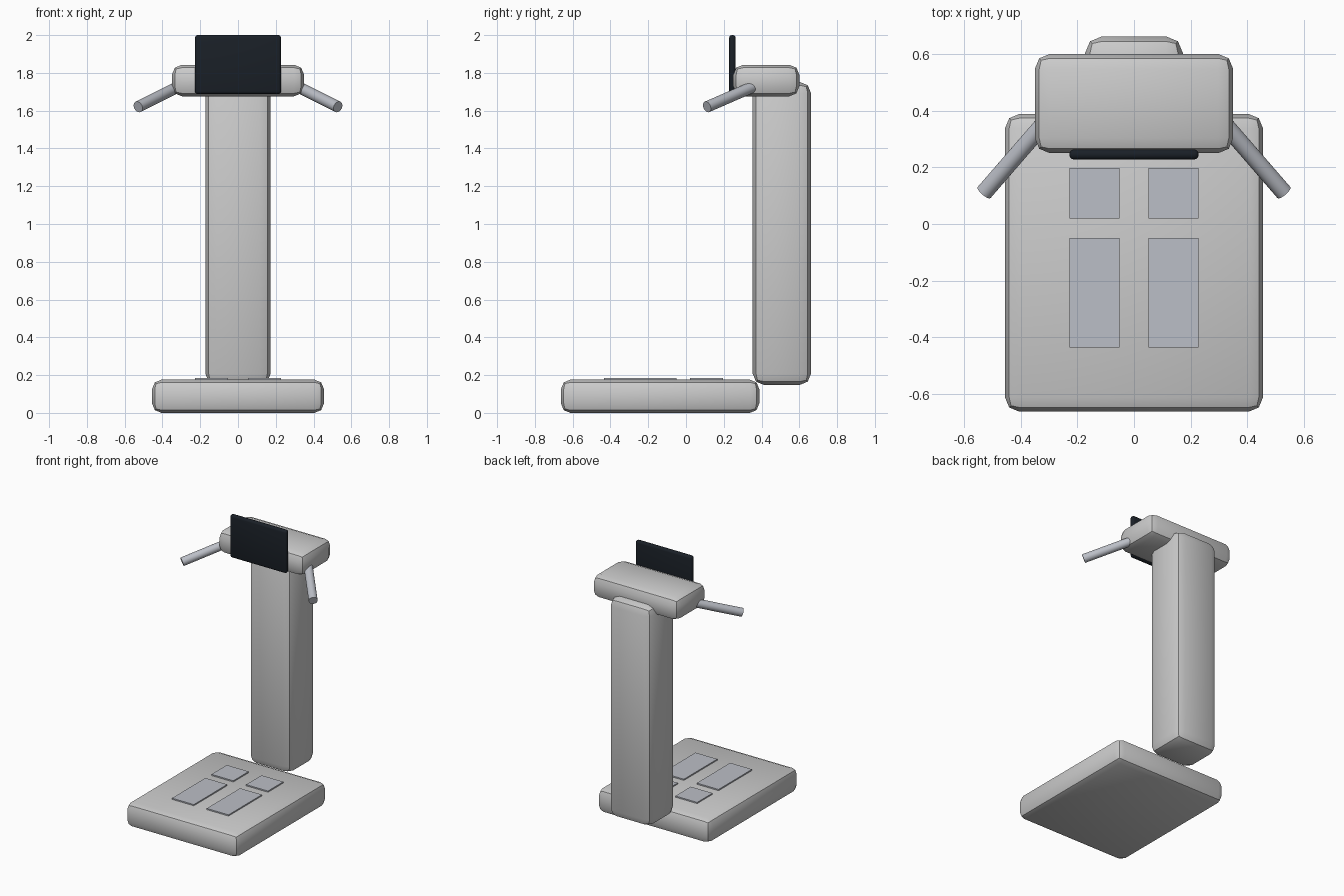
import bpy
import math
from mathutils import Vector

if "Cube" in bpy.data.objects:
    bpy.data.objects.remove(bpy.data.objects["Cube"])


def material(name, color):
    mat = bpy.data.materials.new(name)
    mat.diffuse_color = (*color, 1)
    mat.use_nodes = True
    mat.node_tree.nodes["Principled BSDF"].inputs["Base Color"].default_value = mat.diffuse_color
    return mat


def box(name, x, y, z, radius=0, segments=2, mat=None):
    """Box from (min, max) ranges with rounded edges."""
    bpy.ops.mesh.primitive_cube_add(size=1, location=[sum(r) / 2 for r in (x, y, z)])
    ob = bpy.context.object
    ob.name = name
    ob.scale = [r[1] - r[0] for r in (x, y, z)]
    bpy.ops.object.transform_apply(location=False, rotation=False, scale=True)
    if radius:
        mod = ob.modifiers.new("rounding", "BEVEL")
        mod.width = radius
        mod.segments = segments
        bpy.ops.object.modifier_apply(modifier=mod.name)
        bpy.ops.object.shade_smooth_by_angle(angle=math.radians(30))
    if mat:
        ob.data.materials.append(mat)
    return ob


def rod(name, start, end, radius, mat):
    start, end = Vector(start), Vector(end)
    axis = end - start
    bpy.ops.mesh.primitive_cylinder_add(
        vertices=24, radius=radius, depth=axis.length, location=(start + end) / 2,
        rotation=axis.to_track_quat("Z", "Y").to_euler())
    ob = bpy.context.object
    ob.name = name
    bpy.ops.object.shade_smooth_by_angle(angle=math.radians(30))
    ob.data.materials.append(mat)
    return ob


metal = material("metal", (0.50, 0.52, 0.57))
black = material("black_glass", (0.01, 0.014, 0.02))

# Standing platform, column and head
box("platform", (-0.455, 0.455), (-0.662, 0.388), (0, 0.176), 0.05)
box("column", (-0.173, 0.173), (0.353, 0.662), (0.148, 1.752), 0.06)
box("head", (-0.35, 0.35), (0.25, 0.6), (1.676, 1.843), 0.053)

# Display panel
box("screen", (-0.228, 0.228), (0.228, 0.263), (1.688, 2.0), 0.015, 3, black)

# Foot electrodes and hand grips on both sides
for side, s in (("left", -1), ("right", 1)):
    xs = sorted((s * 0.052, s * 0.228))
    box(f"sole_plate_{side}", xs, (-0.435, -0.05), (0.165, 0.185), mat=metal)
    box(f"heel_plate_{side}", xs, (0.02, 0.197), (0.165, 0.185), mat=metal)
    rod(f"hand_grip_{side}", (s * 0.30, 0.375, 1.735), (s * 0.529, 0.111, 1.62), 0.03, metal)
